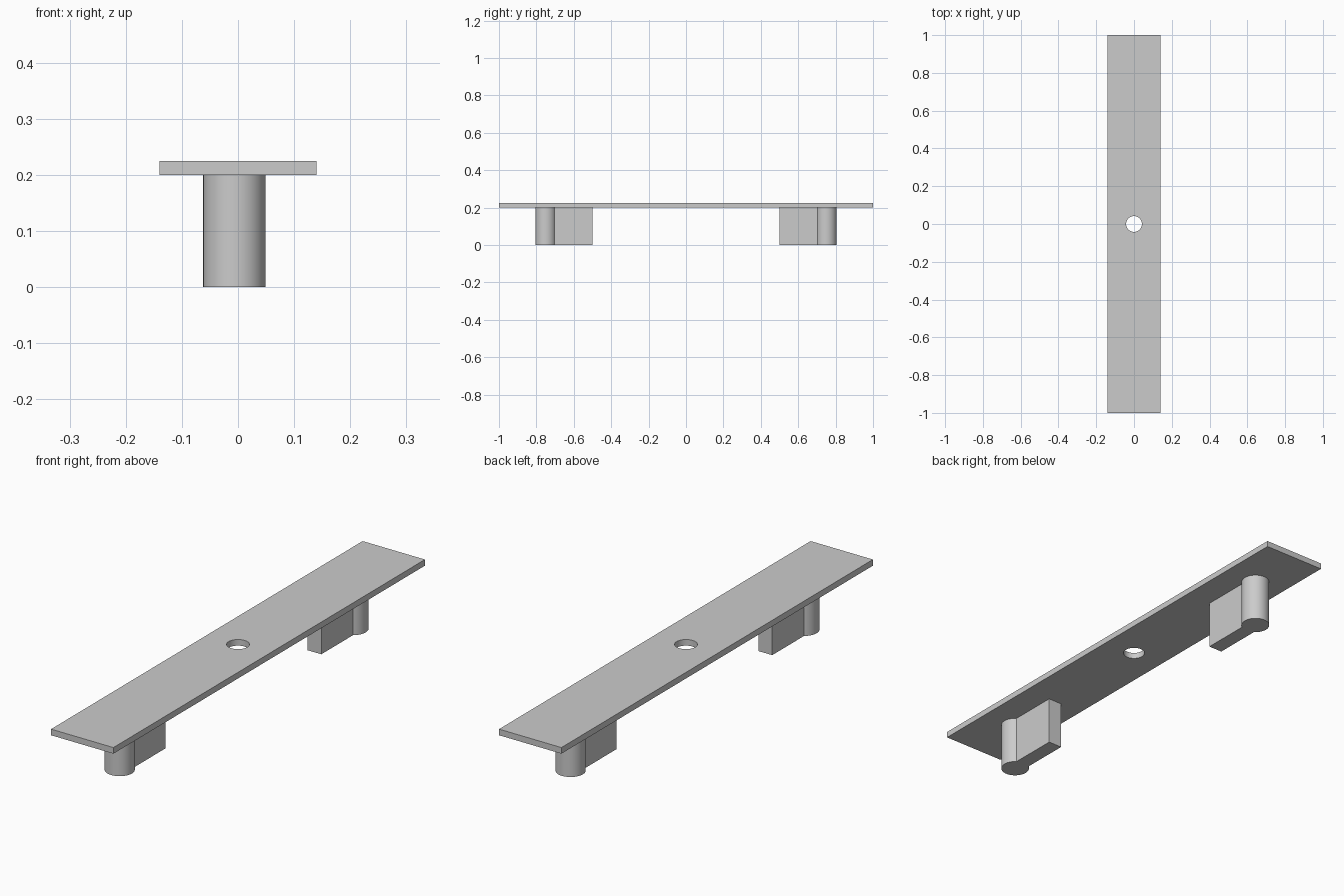
import bpy, bmesh
from math import sin, cos, pi, asin, radians

cube = bpy.data.objects.get("Cube")
if cube:
    bpy.data.objects.remove(cube, do_unlink=True)

# One plain grey for every part
grey = bpy.data.materials.new("plain_grey")
grey.use_nodes = True
colour = (0.6, 0.6, 0.6, 1)
grey.diffuse_color = colour
grey.node_tree.nodes["Principled BSDF"].inputs["Base Color"].default_value = colour


def arc(cx, cy, r, start, end, steps):
    angles = [start + (end - start) * i / steps for i in range(steps + 1)]
    return [(cx + r * cos(a), cy + r * sin(a)) for a in angles]


def extruded(name, loops, z0, z1):
    """Fill closed outlines (the first outer, others holes) and extrude them upward."""
    bm = bmesh.new()
    edges = []
    for loop in loops:
        vs = [bm.verts.new((x, y, z0)) for x, y in loop]
        edges += [bm.edges.new((a, b)) for a, b in zip(vs, vs[1:] + vs[:1])]
    bmesh.ops.triangle_fill(bm, edges=edges, use_beauty=True)
    base = bm.faces[:]
    new = bmesh.ops.extrude_face_region(bm, geom=base, use_keep_orig=True)["geom"]
    top = [v for v in new if isinstance(v, bmesh.types.BMVert)]
    bmesh.ops.translate(bm, verts=top, vec=(0, 0, z1 - z0))
    bmesh.ops.recalc_face_normals(bm, faces=bm.faces[:])
    mesh = bpy.data.meshes.new(name)
    bm.to_mesh(mesh)
    bm.free()
    mesh.materials.append(grey)
    obj = bpy.data.objects.new(name, mesh)
    bpy.context.collection.objects.link(obj)
    bpy.ops.object.select_all(action='DESELECT')
    obj.select_set(True)
    bpy.context.view_layer.objects.active = obj
    bpy.ops.object.shade_smooth_by_angle(angle=radians(30))
    return obj


# Long flat plate with a round hole in the middle
W, L, UNDER, TOP = 0.14, 1.0, 0.2, 0.225
plate = [(-W, -L), (W, -L), (W, L), (-W, L)]
hole = arc(0, 0, 0.042, 0, 2 * pi, 48)[:-1]
extruded("top_plate", [plate, hole], UNDER, TOP)

# Feet: a round post with a flat fin pointing at the middle, as one outline
PEG_X, PEG_Y, PEG_R, FIN = -0.0065, 0.75, 0.0555, 0.031
join = asin(FIN / PEG_R)
for name, side in (("front_foot", -1), ("back_foot", 1)):
    post = arc(PEG_X, PEG_Y, PEG_R, -pi / 2 + join, 3 * pi / 2 - join, 48)
    outline = post + [(PEG_X - FIN, 0.5), (PEG_X + FIN, 0.5)]
    extruded(name, [[(x, side * y) for x, y in outline]], 0, UNDER)
